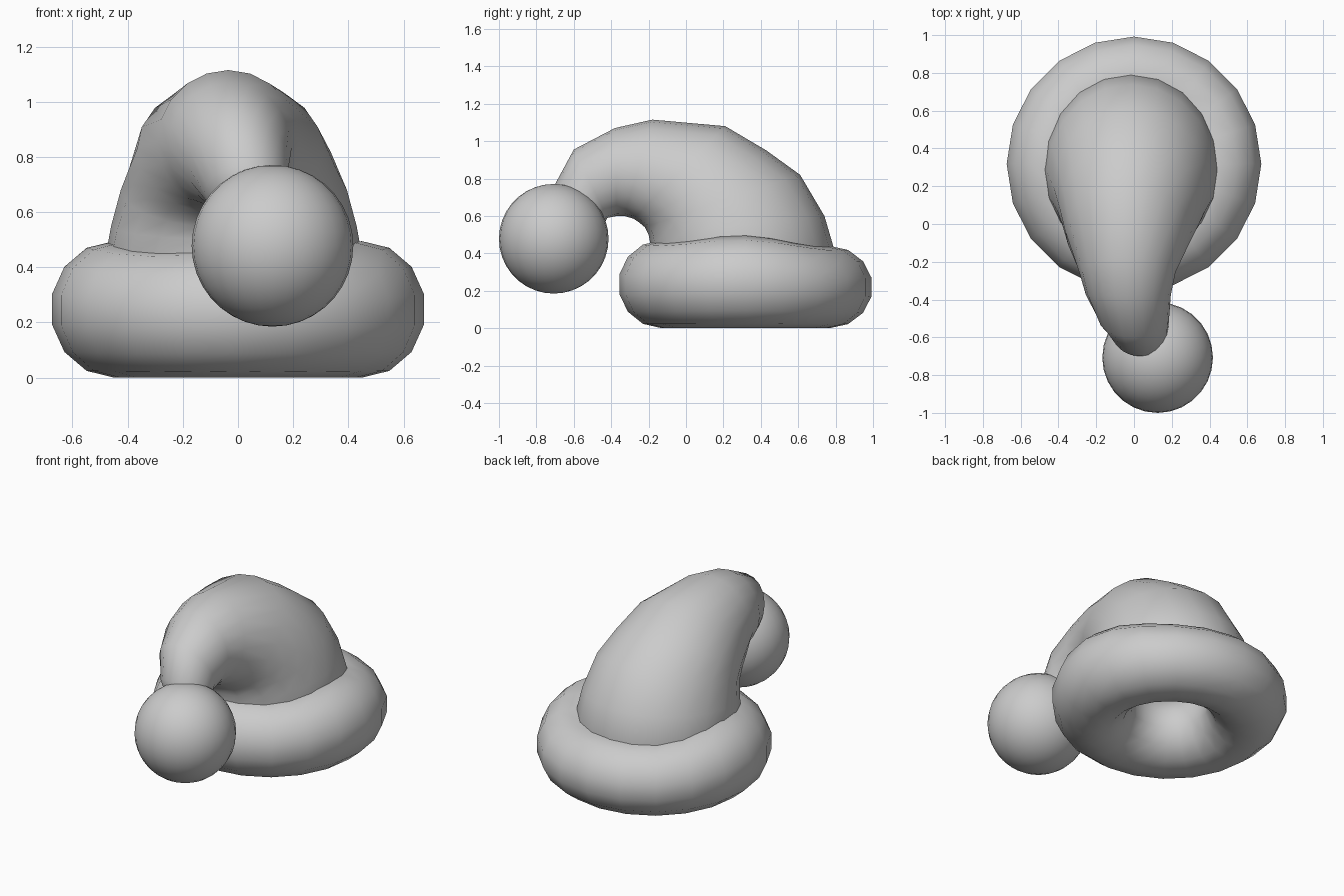
import bpy
import bmesh
from math import cos, sin, tau, pi
from mathutils import Vector

cube = bpy.data.objects.get("Cube")
if cube:
    bpy.data.objects.remove(cube, do_unlink=True)

# One soft grey for the whole hat
GREY = (0.6, 0.6, 0.6, 1.0)
grey = bpy.data.materials.new("plain_grey")
grey.use_nodes = True
grey.diffuse_color = GREY
grey.node_tree.nodes["Principled BSDF"].inputs["Base Color"].default_value = GREY


def finish(name, bm):
    """Turn a bmesh into a smooth shaded grey object."""
    bmesh.ops.recalc_face_normals(bm, faces=bm.faces)
    mesh = bpy.data.meshes.new(name)
    bm.to_mesh(mesh)
    bm.free()
    mesh.materials.append(grey)
    mesh.shade_smooth()
    obj = bpy.data.objects.new(name, mesh)
    bpy.context.collection.objects.link(obj)
    return obj


def loft(name, rings, loop=False, cap_end=False):
    """Skin closed rings of points, one after another."""
    bm = bmesh.new()
    rows = [[bm.verts.new(p) for p in ring] for ring in rings]
    pairs = list(zip(rows, rows[1:]))
    if loop:
        pairs.append((rows[-1], rows[0]))
    for a, b in pairs:
        for i in range(len(a)):
            j = (i + 1) % len(a)
            bm.faces.new((a[i], a[j], b[j], b[i]))
    if cap_end:
        bm.faces.new(rows[-1])
    return finish(name, bm)


# Fluffy brim: a fat ring whose top rises and falls a little
def brim_section(t, count=14):
    top = 0.465 + 0.02 * cos(2 * t) - 0.015 * sin(t) + 0.01 * cos(4 * t)
    points = []
    for k in range(count):
        p = tau * k / count - pi / 2
        r = 0.448 + 0.232 * cos(p)
        points.append((r * cos(t), 0.318 + r * sin(t), top * (1 + sin(p)) / 2))
    return points


loft("brim", [brim_section(tau * i / 20) for i in range(20)], loop=True)

# Drooping cone: back (y, z), front (y, z), half width, sideways shift
SECTIONS = [
    ((0.77, 0.30), (-0.17, 0.30), 0.45, -0.015),
    ((0.79, 0.43), (-0.19, 0.45), 0.465, -0.015),
    ((0.74, 0.60), (-0.20, 0.50), 0.445, -0.015),
    ((0.61, 0.82), (-0.22, 0.54), 0.41, -0.015),
    ((0.43, 0.95), (-0.25, 0.565), 0.375, -0.02),
    ((0.21, 1.08), (-0.28, 0.585), 0.335, -0.03),
    ((-0.18, 1.115), (-0.33, 0.60), 0.255, -0.035),
    ((-0.38, 1.07), (-0.37, 0.60), 0.225, -0.03),
    ((-0.60, 0.955), (-0.42, 0.59), 0.185, 0.0),
    ((-0.70, 0.77), (-0.43, 0.57), 0.15, 0.03),
    ((-0.70, 0.62), (-0.48, 0.50), 0.12, 0.07),
]


def cone_ring(back, front, half_width, shift, count=20):
    b, f = Vector((shift, *back)), Vector((shift, *front))
    middle, reach = (b + f) / 2, (b - f) / 2
    side = Vector((half_width, 0, 0))
    return [middle + side * cos(tau * i / count) + reach * sin(tau * i / count)
            for i in range(count)]


loft("drooping_cone", [cone_ring(*s) for s in SECTIONS], cap_end=True)

# Pompom hanging at the tip
bm = bmesh.new()
bmesh.ops.create_uvsphere(bm, u_segments=28, v_segments=18, radius=0.293)
pompom = finish("pompom", bm)
pompom.location = (0.125, -0.707, 0.478)
